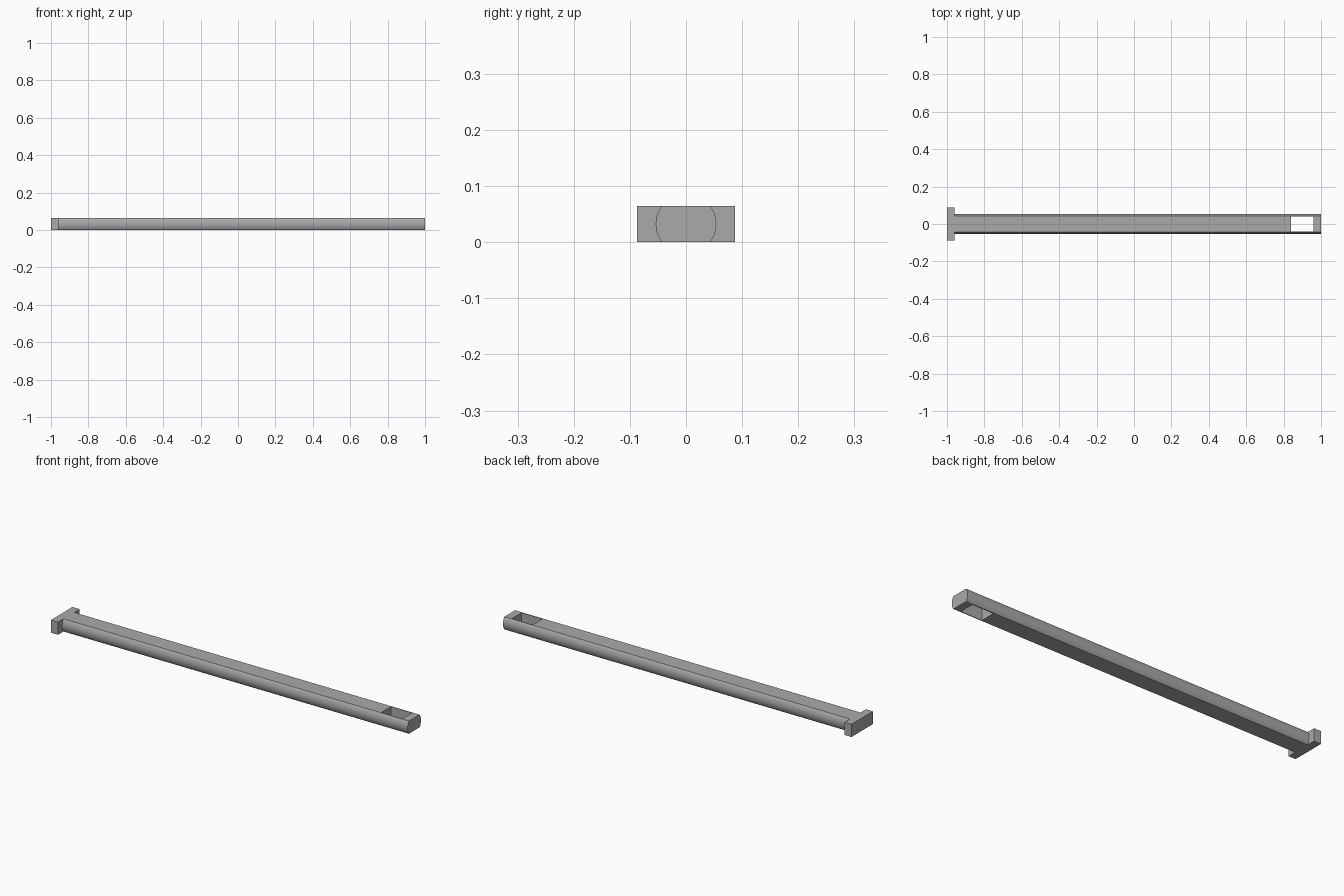
import bpy, bmesh, math

if "Cube" in bpy.data.objects:
    bpy.data.objects.remove(bpy.data.objects["Cube"])

H = 0.065          # thickness across the flats
R = 0.054          # radius of the rounded sides
X0, X1 = -0.96, 1.0

grey = bpy.data.materials.new("plain grey")
grey.diffuse_color = (0.40, 0.40, 0.40, 1)
grey.use_nodes = True
grey.node_tree.nodes["Principled BSDF"].inputs["Base Color"].default_value = grey.diffuse_color


def box(name, x0, x1, half_y, z0, z1):
    bpy.ops.mesh.primitive_cube_add(size=1, location=((x0 + x1) / 2, 0, (z0 + z1) / 2))
    ob = bpy.context.object
    ob.name = name
    ob.scale = (x1 - x0, 2 * half_y, z1 - z0)
    bpy.ops.object.transform_apply(location=True, rotation=False, scale=True)
    return ob


# Shaft: circle profile with flat top and bottom, extruded along x
a = math.asin(H / 2 / R)
n = 16
arc = [-a + 2 * a * i / n for i in range(n + 1)]
profile = [(R * math.cos(t), H / 2 + R * math.sin(t)) for t in arc]
profile += [(-y, z) for y, z in reversed(profile)]
bm = bmesh.new()
end = bm.faces.new([bm.verts.new((X0, y, z)) for y, z in profile])
ext = bmesh.ops.extrude_face_region(bm, geom=[end], use_keep_orig=True)
bmesh.ops.translate(bm, vec=(X1 - X0, 0, 0),
                    verts=[v for v in ext["geom"] if isinstance(v, bmesh.types.BMVert)])
bmesh.ops.recalc_face_normals(bm, faces=bm.faces)
mesh = bpy.data.meshes.new("shaft")
bm.to_mesh(mesh)
bm.free()
shaft = bpy.data.objects.new("shaft", mesh)
bpy.context.collection.objects.link(shaft)
mesh.materials.append(grey)

# Rectangular slot through the far end of the shaft
cutter = box("slot_cutter", 0.84, 0.96, 0.039, -0.05, H + 0.05)
cutter.data.materials.append(grey)
cut = shaft.modifiers.new("slot", "BOOLEAN")
cut.operation = "DIFFERENCE"
cut.solver = "EXACT"
cut.object = cutter
bpy.ops.object.select_all(action="DESELECT")
shaft.select_set(True)
bpy.context.view_layer.objects.active = shaft
bpy.ops.object.modifier_apply(modifier="slot")
bpy.data.objects.remove(cutter)
bpy.ops.object.shade_smooth_by_angle(angle=math.radians(30))

# Head: wide flat block at the near end
head = box("head", -1.0, X0, 0.087, 0, H)
head.data.materials.append(grey)
